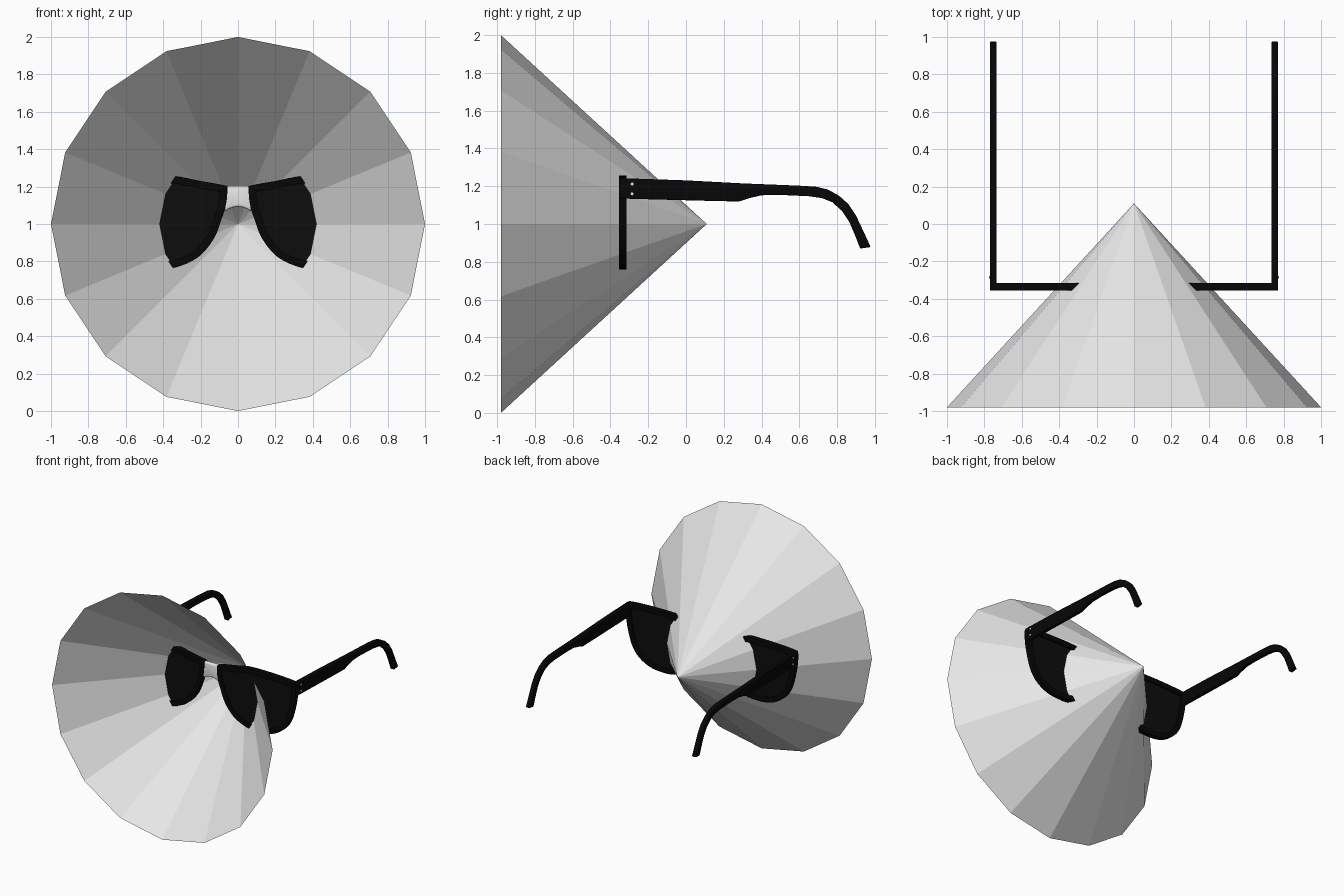
import bpy, bmesh, math
from mathutils import Vector

if "Cube" in bpy.data.objects:
    bpy.data.objects.remove(bpy.data.objects["Cube"])


def material(name, value):
    m = bpy.data.materials.new(name)
    m.diffuse_color = (value, value, value, 1)
    m.use_nodes = True
    m.node_tree.nodes["Principled BSDF"].inputs["Base Color"].default_value = m.diffuse_color
    return m


GREY = material("light grey", 0.8)
BLACK = material("frame black", 0.002)
LENS = material("lens black", 0.004)


def make(name, bm, mat, bevel=0.0, mirror=False, smooth=True):
    bmesh.ops.recalc_face_normals(bm, faces=bm.faces[:])
    me = bpy.data.meshes.new(name)
    bm.to_mesh(me)
    bm.free()
    me.materials.append(mat)
    ob = bpy.data.objects.new(name, me)
    bpy.context.collection.objects.link(ob)
    bpy.ops.object.select_all(action='DESELECT')
    bpy.context.view_layer.objects.active = ob
    ob.select_set(True)
    if bevel:
        b = ob.modifiers.new("round edges", 'BEVEL')
        b.width, b.segments = bevel, 3
        b.limit_method, b.angle_limit = 'ANGLE', math.radians(50)
    if mirror:
        ob.modifiers.new("mirror", 'MIRROR').use_mirror_merge = False
    if bevel or mirror:
        bpy.ops.object.convert(target='MESH')
    if smooth:
        bpy.ops.object.shade_smooth_by_angle(angle=math.radians(40))
    return ob


def spline(pts, steps=5):
    """Closed Catmull-Rom curve through the points."""
    p = [Vector(q) for q in pts]
    n, out = len(p), []
    for i in range(n):
        a, b, c, d = p[i - 1], p[i], p[(i + 1) % n], p[(i + 2) % n]
        for s in range(steps):
            t = s / steps
            out.append(0.5 * (2 * b + (c - a) * t + (2 * a - 5 * b + 4 * c - d) * t * t
                              + (3 * b - a - 3 * c + d) * t ** 3))
    return out


def inset(loop, w):
    """Move a clockwise loop inward by w."""
    out = []
    for i, q in enumerate(loop):
        t = (loop[(i + 1) % len(loop)] - loop[i - 1]).normalized()
        out.append(q + Vector((t.y, -t.x)) * w)
    return out


def prism(pts, lo, hi, axis):
    """Extrude a 2D outline along x (outline is y,z) or y (outline is x,z)."""
    bm = bmesh.new()
    place = (lambda q, d: (d, q[0], q[1])) if axis == 'x' else (lambda q, d: (q[0], d, q[1]))
    a = [bm.verts.new(place(q, lo)) for q in pts]
    b = [bm.verts.new(place(q, hi)) for q in pts]
    bm.faces.new(a)
    bm.faces.new(b)
    for i in range(len(pts)):
        j = (i + 1) % len(pts)
        bm.faces.new((a[i], a[j], b[j], b[i]))
    return bm


# Open cone, mouth to the front, apex to the back
bm = bmesh.new()
apex = bm.verts.new((0, 0.11, 1))
rim = [bm.verts.new((math.sin(k * math.pi / 8), -0.98, 1 + math.cos(k * math.pi / 8)))
       for k in range(16)]
for k in range(16):
    bm.faces.new((apex, rim[k], rim[(k + 1) % 16]))
make("cone", bm, GREY, smooth=False)

# Lens rims, clockwise seen from the front
FRONT, BACK = -0.356, -0.315
outer = spline([(0.057, 1.19), (0.075, 1.207), (0.2, 1.23), (0.34, 1.255), (0.55, 1.256),
                (0.74, 1.245), (0.768, 1.225), (0.765, 1.13), (0.745, 1.02), (0.71, 0.91),
                (0.65, 0.83), (0.55, 0.775), (0.43, 0.76), (0.32, 0.772), (0.21, 0.825),
                (0.13, 0.92), (0.09, 1.02), (0.065, 1.1)])
inner = inset(outer, 0.04)
bm = bmesh.new()
loops = [[bm.verts.new((q.x, y, q.y)) for q in ring]
         for ring, y in ((outer, FRONT), (outer, BACK), (inner, BACK), (inner, FRONT))]
n = len(outer)
for k in range(4):
    a, b = loops[k], loops[(k + 1) % 4]
    for i in range(n):
        j = (i + 1) % n
        bm.faces.new((a[i], a[j], b[j], b[i]))
make("lens_rims", bm, BLACK, bevel=0.008, mirror=True)

# Lenses
make("lenses", prism(inset(outer, 0.036), -0.347, -0.333, 'y'), LENS, mirror=True)

# Bridge
half = [(0.072, 1.203), (0.072, 1.065), (0.05, 1.08), (0.025, 1.089)]
bridge = half + [(0, 1.092)] + [(-x, z) for x, z in reversed(half)]
make("bridge", prism(bridge, -0.354, -0.317, 'y'), GREY, bevel=0.012)

# Temples with hooked ends
temple = [(-0.35, 1.243), (0, 1.231), (0.3, 1.215), (0.6, 1.203), (0.69, 1.197), (0.75, 1.183),
          (0.81, 1.15), (0.86, 1.105), (0.9, 1.045), (0.94, 0.96), (0.978, 0.878),
          (0.922, 0.87), (0.895, 0.94), (0.865, 1.01), (0.825, 1.07), (0.775, 1.115),
          (0.72, 1.137), (0.65, 1.147), (0.5, 1.154), (0.4, 1.152), (0.34, 1.138),
          (0.28, 1.119), (0.1, 1.123), (-0.35, 1.135)]
make("temples", prism(temple, 0.735, 0.771, 'x'), BLACK, bevel=0.007, mirror=True)

# Hinge rivets, two on each temple
bm = bmesh.new()
for z in (1.16, 1.212):
    made = bmesh.ops.create_cone(bm, cap_ends=True, segments=10, radius1=0.008,
                                 radius2=0.008, depth=0.008)
    for v in made["verts"]:
        v.co = Vector((0.77 + v.co.z, -0.285 + v.co.x, z + v.co.y))
make("hinge_rivets", bm, GREY, mirror=True)
